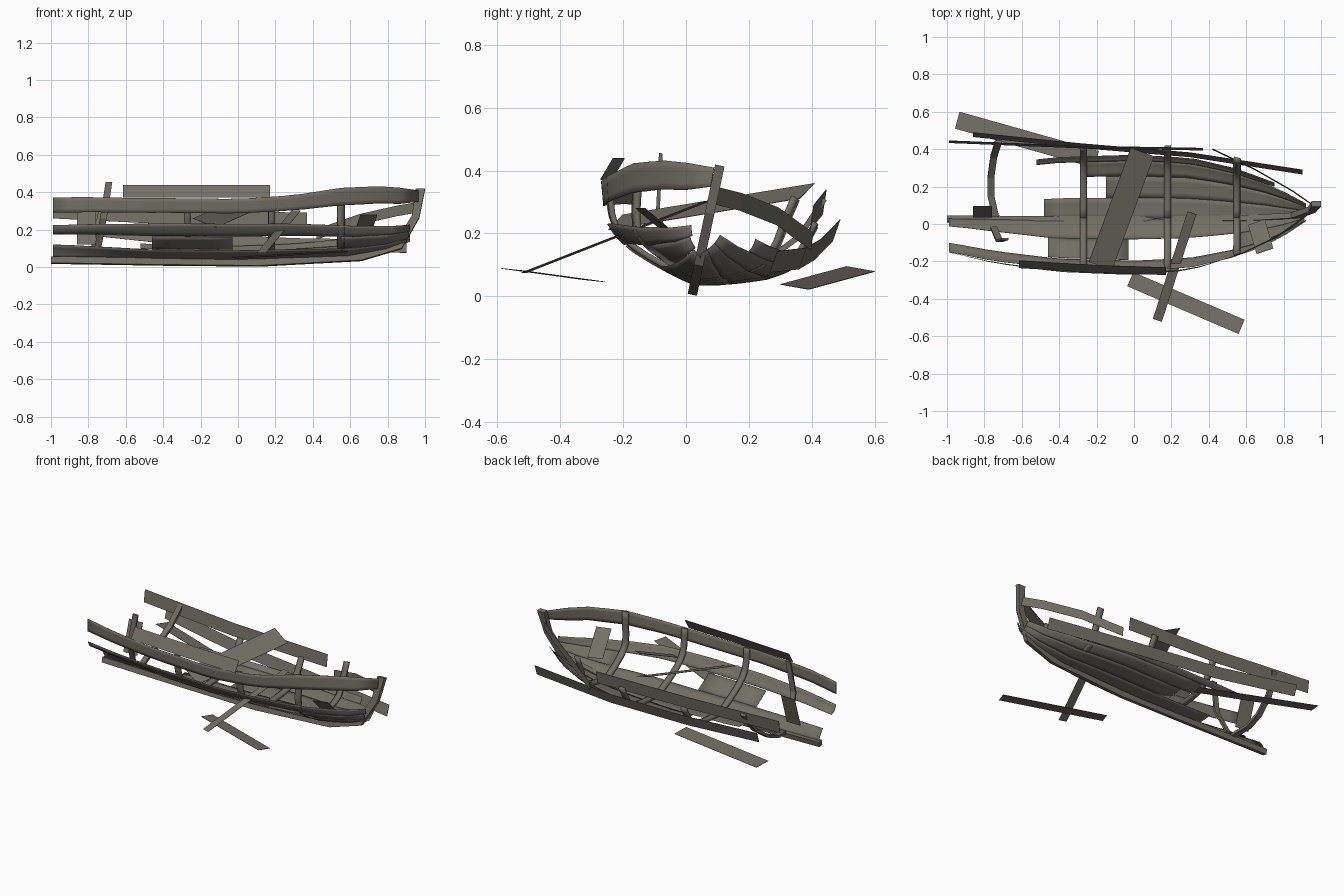
import bpy, bmesh, math
from mathutils import Vector

if "Cube" in bpy.data.objects:
    bpy.data.objects.remove(bpy.data.objects["Cube"])

wood = bpy.data.materials.new("weathered grey wood")
wood.diffuse_color = (0.165, 0.16, 0.13, 1)
wood.use_nodes = True
wood.node_tree.nodes["Principled BSDF"].inputs["Base Color"].default_value = wood.diffuse_color

ROLL = 0.21            # the wreck leans toward +y
Y0, Z0 = 0.02, 0.005


def lerp(table, x):
    if x <= table[0][0]:
        return table[0][1]
    for (a, p), (b, q) in zip(table, table[1:]):
        if x <= b:
            return p + (q - p) * (x - a) / (b - a)
    return table[-1][1]


# Hull lines: half width, sheer height (top planks / lower shell), keel height, section shape
WIDTH = [(-1, .24), (-.75, .30), (-.4, .345), (0, .36), (.3, .34), (.55, .27), (.75, .18), (.9, .075), (.97, .012)]
SHEER = [(-1, .325), (-.5, .30), (0, .29), (.3, .315), (.55, .37), (.8, .405), (.97, .41)]
LOW = [(-1, .305), (-.5, .295), (0, .29), (.9, .29), (.97, .30)]
BASE = [(-1, .045), (0, .03), (.6, .05), (.86, .10), (.93, .14), (.97, .2)]
SEC_V = [(0, 0), (.125, .2), (.25, .41), (.375, .61), (.5, .77), (.625, .87), (.75, .93), (1, 1)]
SEC_H = [(0, 0), (.125, .06), (.25, .15), (.375, .25), (.5, .38), (.625, .52), (.75, .69), (1, 1)]


def world(x, v, h):
    c, s = math.cos(ROLL), math.sin(ROLL)
    return Vector((x, Y0 + v * c + h * s, Z0 - v * s + h * c))


def hull(x, t, side, inset=0.0):
    b = lerp(BASE, x)
    low = lerp(LOW, x)
    f = min(1, max(0, (t - .62) / .15))              # lower shell has a flatter sheer
    top = low + (lerp(SHEER, x) - low) * f
    k = .5 * min(1, max(0, (-.45 - x) / .5)) * max(0, 1 - t * 2)   # steeper bottom aft
    v = max(0, lerp(WIDTH, x) * lerp(SEC_V, t) * (1 - k) - inset * min(1, t * 2))
    h = b + (top - b) * (lerp(SEC_H, t) + k * t * 2) + inset * max(0, 1 - t * 1.6)
    return world(x, side * v, h)


def grid(name, rows, thick, smooth=True):
    """Sheet through rows of points, given thickness."""
    bm = bmesh.new()
    vs = [[bm.verts.new(p) for p in r] for r in rows]
    for r, q in zip(vs, vs[1:]):
        for i in range(len(r) - 1):
            bm.faces.new((r[i], r[i + 1], q[i + 1], q[i]))
    bmesh.ops.recalc_face_normals(bm, faces=bm.faces)
    me = bpy.data.meshes.new(name)
    bm.to_mesh(me)
    bm.free()
    me.materials.append(wood)
    ob = bpy.data.objects.new(name, me)
    bpy.context.collection.objects.link(ob)
    m = ob.modifiers.new("thickness", 'SOLIDIFY')
    m.thickness = thick
    m.offset = 0
    if smooth:
        bpy.context.view_layer.objects.active = ob
        for o in bpy.context.selected_objects:
            o.select_set(False)
        ob.select_set(True)
        bpy.ops.object.shade_smooth_by_angle(angle=math.radians(30))
    return ob


def strake(name, side, x0, x1, t0, t1):
    n = max(2, int((x1 - x0) / .1))
    rows = [[hull(x0 + (x1 - x0) * i / n, t0 + (t1 - t0) * j / 4, side) for j in range(5)]
            for i in range(n + 1)]
    return grid(name, rows, .002)


def rib(name, side, x, t1):
    rows = [[hull(x + d, t1 * i / 10, side, .012) for d in (-.018, .018)] for i in range(11)]
    return grid(name, rows, .018)


def board(name, path, across, thick=.002):
    """Loose plank along a path; across = half-width vector."""
    a = Vector(across)
    return grid(name, [[Vector(p) - a, Vector(p) + a] for p in path], thick, False)


# Keel and stem, one swept bar
outer = [(-1, .015), (-.4, .005), (.12, .0), (.66, .03), (.875, .095), (.97, .265), (1.0, .42)]
inner = [(-1, .05), (-.4, .04), (.12, .035), (.63, .068), (.84, .125), (.93, .275), (.95, .42)]
grid("keel_and_stem", [[world(a, 0, b), world(c, 0, d)] for (a, b), (c, d) in zip(outer, inner)], .03, False)

# Starboard planking (-y side), with gaps
S, P = -1, 1
strake("starboard_garboard", S, -.99, .9, 0, .2)
strake("starboard_bottom_plank_aft", S, -.46, -.03, .2, .42)
strake("starboard_bottom_plank_fore", S, .55, .91, .2, .43)
strake("starboard_bilge_plank", S, -.99, .92, .43, .62)
strake("starboard_top_plank", S, -.99, .965, .77, 1)

# Port planking (+y side)
strake("port_garboard", P, -.48, .92, 0, .19)
strake("port_bottom_plank", P, -.15, .92, .19, .38)
strake("port_bilge_plank", P, -.25, .92, .38, .56)
strake("port_side_plank", P, -.52, .75, .56, .66)
board("port_bow_top_plank", [(.42, .40, .175), (.65, .29, .255), (.85, .175, .30), (.965, .095, .32)], (0, .003, .028))

# Ribs
for i, x in enumerate((-.27, .18, .55)):
    rib(f"port_rib_{i}", P, x, 1.0)
    rib(f"starboard_rib_{i}", S, x, 1.0)
board("port_rib_stern", [(-.74, .04, .05), (-.765, .15, .07), (-.765, .25, .11), (-.75, .36, .19), (-.725, .44, .31)],
      (.018, 0, 0), .018)
board("broken_stern_rib", [(-.75, -.02, .1), (-.72, -.09, .26), (-.69, -.08, .455)], (.018, 0, 0), .012)

# Sprung planks
board("sprung_starboard_plank", [(-.615, -.215, .405), (-.2, -.24, .405), (.17, -.252, .405)], (0, .02, .034))
board("sprung_port_top_plank", [(-.99, .44, .30), (-.3, .412, .265), (.37, .40, .25)], (0, .006, .04))
board("sprung_port_side_plank", [(-.86, .478, .21), (-.3, .42, .15), (.3, .37, .12), (.9, .278, .11)], (0, .012, .034))

# Loose boards leaning on and lying by the hull
board("leaning_wide_board", [(-.18, -.225, .235), (.045, .385, .335)], (.062, -.023, -.024))
board("leaning_narrow_board", [(.125, -.515, .075), (.31, .06, .30)], (.024, -.008, 0))
board("ground_board_front", [(-.02, -.295, .05), (.575, -.55, .085)], (.016, .038, -.004))
board("ground_board_back", [(-.945, .555, .087), (-.2, .345, .03)], (.012, .045, -.008))
board("stern_board", [(-.81, .035, .12), (-.81, .095, .315)], (.05, 0, 0))
board("bow_board", [(.655, .01, .15), (.70, -.145, .28)], (.045, .015, 0))
